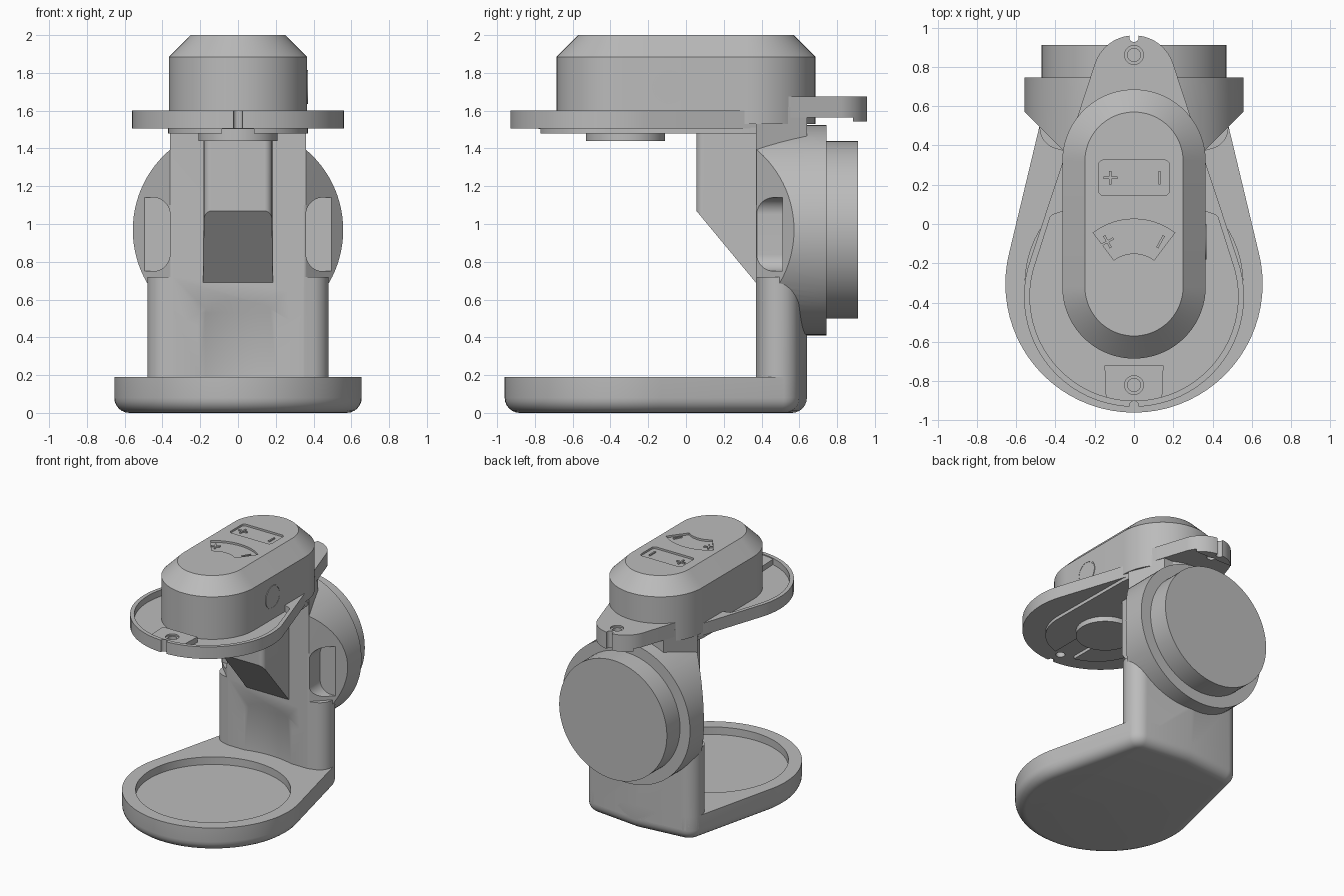
import bpy, bmesh, math
from mathutils import Vector
from mathutils.geometry import convex_hull_2d

if "Cube" in bpy.data.objects:
    bpy.data.objects.remove(bpy.data.objects["Cube"])

grey = bpy.data.materials.new("plain grey")
grey.use_nodes = True
COLOUR = (0.5, 0.5, 0.5, 1)
grey.diffuse_color = COLOUR
grey.node_tree.nodes["Principled BSDF"].inputs["Base Color"].default_value = COLOUR


def circle(x, y, r, n=72):
    if r == 0:
        return [Vector((x, y))]
    return [Vector((x + r * math.cos(2 * math.pi * i / n),
                    y + r * math.sin(2 * math.pi * i / n))) for i in range(n)]


def hull(*discs):
    """Rounded outline wrapped around discs (x, y, radius)."""
    pts = [p for d in discs for p in circle(*d)]
    return [pts[i] for i in convex_hull_2d(pts)]


def both(x, y, r=0):
    return [(x, y, r), (-x, y, r)]


def prism(name, pts, lo, hi, axis="z", bevel=None):
    """Extrude an outline; bevel = (height of the rim, width, segments)."""
    place = {"z": lambda p, h: (p[0], p[1], h),
             "y": lambda p, h: (p[0], h, p[1]),
             "x": lambda p, h: (h, p[0], p[1])}[axis]
    bm = bmesh.new()
    face = bm.faces.new([bm.verts.new(place(p, lo)) for p in pts])
    top = bmesh.ops.extrude_face_region(bm, geom=[face])
    shift = Vector(place((0, 0), hi - lo))
    bmesh.ops.translate(bm, vec=shift, verts=[v for v in top["geom"] if isinstance(v, bmesh.types.BMVert)])
    bmesh.ops.recalc_face_normals(bm, faces=bm.faces)
    if bevel:
        rim = [e for e in bm.edges if all(abs(v.co.z - bevel[0]) < 1e-4 for v in e.verts)]
        bmesh.ops.bevel(bm, geom=rim, offset=bevel[1], segments=bevel[2],
                        profile=0.5, affect="EDGES", clamp_overlap=False)
    mesh = bpy.data.meshes.new(name)
    bm.to_mesh(mesh)
    bm.free()
    mesh.materials.append(grey)
    ob = bpy.data.objects.new(name, mesh)
    bpy.context.collection.objects.link(ob)
    return ob


def combine(target, tool, op="DIFFERENCE"):
    mod = target.modifiers.new("shape", "BOOLEAN")
    mod.operation, mod.object, mod.solver = op, tool, "EXACT"
    bpy.context.view_layer.objects.active = target
    bpy.ops.object.modifier_apply(modifier=mod.name)
    bpy.data.objects.remove(tool)


# Base with rounded underside and round tray
back = both(0.37, 0.49, 0.11) + [(0, 0.64, 0)]
base = prism("base", hull((0, -0.305, 0.655), *back), 0, 0.19, bevel=(0, 0.08, 6))
combine(base, prism("tray_cutter", circle(0, -0.31, 0.555), 0.13, 0.3))

# Column: post, round pod with chamfered flanks, tapering neck
front = both(0.345, 0.395, 0.025)
column = prism("column", hull(*back, *front, *both(0.465, 0.485, 0.015)), 0.085, 0.72)
pod = prism("pod", hull(*front, *both(0.56, 0.575), *both(0.56, 0.745)), 0.3, 1.6)
combine(pod, prism("pod_round", circle(0, 0.968, 0.557, 96), 0.2, 0.745, "y"), "INTERSECT")
combine(column, pod, "UNION")
neck_plan = hull(*both(0.36, 0.37), *both(0.25, 0.64))
combine(column, prism("neck", neck_plan, 1.1, 1.62), "UNION")

# Finger pockets on both flanks
for s in (1, -1):
    pocket = hull(*[(s * x, z, 0.09) for x in (0.45, 0.75) for z in (0.84, 1.05)])
    combine(column, prism("pocket_cutter", pocket, 0.2, 0.51, "y"))

# Shallow cup relief with arched top on the front of the post
bpy.ops.mesh.primitive_cylinder_add(vertices=128, radius=0.71, depth=0.34, location=(0, -0.31, 0.36))
relief = bpy.context.object
bpy.ops.mesh.primitive_cone_add(vertices=128, radius1=0.71, radius2=0.65, depth=0.14, location=(0, -0.31, 0.6))
combine(relief, bpy.context.object, "UNION")
combine(column, relief)

# Rear cap
prism("rear_cap", circle(0, 0.97, 0.47, 96), 0.74, 0.91, "y")

# Spout block with slanted underside
spout = prism("spout", hull(*both(0.14, 0.095, 0.04), *both(0.185, 0.39)), 0.55, 1.5)
slant = [(-0.2, 1.377), (0.45, 0.593), (0.45, 0.4), (-0.2, 0.4)]
combine(spout, prism("slant_cutter", slant, -0.5, 0.5, "x"))

# Upper platform with rimmed tray and front holder
platform = prism("platform", hull((0, -0.37, 0.56), *both(0.365, 0.31), *both(0.255, 0.62)), 1.505, 1.6)
combine(platform, prism("rim_cutter", hull((0, -0.37, 0.53), *both(0.4, 0.02, 0.03)), 1.55, 1.7))
holder_plan = [(p.x, p.y, 0) for p in circle(0, -0.37, 0.55) if abs(p.x) < 0.15 and p.y < -0.5]
combine(platform, prism("holder", hull(*holder_plan, *both(0.15, -0.72)), 1.53, 1.592), "UNION")

# Rear arm with lip
arm = prism("rear_arm", hull((0, 0.75, 0.21), *both(0.365, 0.31)), 1.565, 1.675)
lip_plan = [(p.x, p.y, 0) for p in circle(0, 0.75, 0.21) if p.y > 0.88]
combine(arm, prism("lip", hull(*lip_plan), 1.543, 1.6), "UNION")

# Screw holes and end notches
for part, hole_y, notch_y, top in ((platform, -0.82, -0.925, 1.592), (arm, 0.86, 0.95, 1.675)):
    combine(part, prism("hole_cutter", circle(0, hole_y, 0.033, 32), 1.4, 1.8))
    combine(part, prism("sink_cutter", circle(0, hole_y, 0.048, 32), top - 0.012, 1.8))
    end = notch_y + math.copysign(0.1, notch_y)
    combine(part, prism("notch_cutter", hull((0, notch_y, 0.024), (0, end, 0.024)), 1.4, 1.8))

# Underside plate with front channel, and outlet disc
under = prism("under_plate", hull((0, -0.41, 0.37), *both(0.36, 0.3), *both(0.35, 0.37)), 1.48, 1.51)
combine(under, prism("channel_cutter", hull(*both(0.085, -1), *both(0.085, -0.5)), 1.4, 1.504))
prism("outlet_disc", circle(0, -0.32, 0.21), 1.44, 1.51)

# Housing with chamfered top
housing = prism("housing", hull((0, 0.32, 0.365), (0, -0.32, 0.365)), 1.53, 2, bevel=(2, 0.115, 1))

# Side button ring
ring = prism("button_ring", circle(-0.09, 1.725, 0.09), 0.35, 0.37, "x")
combine(ring, prism("ring_cutter", circle(-0.09, 1.725, 0.081), 0.3, 0.5, "x"))
prism("button", circle(-0.09, 1.725, 0.08), 0.35, 0.369, "x")

# Sunken panels on the housing top: rounded rectangle and arched sector
FLOOR = 1.985
combine(housing, prism("panel_cutter", hull(*both(0.155, 0.17, 0.025), *both(0.155, 0.3, 0.025)), FLOOR, 2.1))
angles = [math.radians(-37 + 74 * i / 16) for i in range(17)]
sector = [(r * math.sin(a), -0.32 + r * math.cos(a))
          for r, sweep in ((0.345, angles), (0.17, angles[::-1])) for a in sweep]
combine(housing, prism("sector_cutter", sector, FLOOR, 2.1))


# Plain plus and minus marks
def bar(name, x, y, turn, length=0.035):
    u = Vector((math.cos(turn), math.sin(turn))) * length
    v = Vector((-u.y, u.x)).normalized() * 0.006
    c = Vector((x, y))
    prism(name, [c - u - v, c + u - v, c + u + v, c - u + v], FLOOR - 0.002, 1.9945)


quarter = math.pi / 2
for x, y, tilt in ((-0.12, 0.235, 0), (-0.135, -0.09, 0.5)):
    bar("plus_mark", x, y, tilt)
    bar("plus_mark_cross", x, y, tilt + quarter)
bar("minus_mark", 0.13, 0.235, quarter)
bar("minus_mark", 0.135, -0.09, quarter - 0.5)

# Smooth curved walls, keep hard edges
bpy.ops.object.select_all(action="DESELECT")
for ob in bpy.context.scene.objects:
    if ob.type == "MESH":
        ob.select_set(True)
        bpy.context.view_layer.objects.active = ob
bpy.ops.object.shade_smooth_by_angle(angle=math.radians(28))
